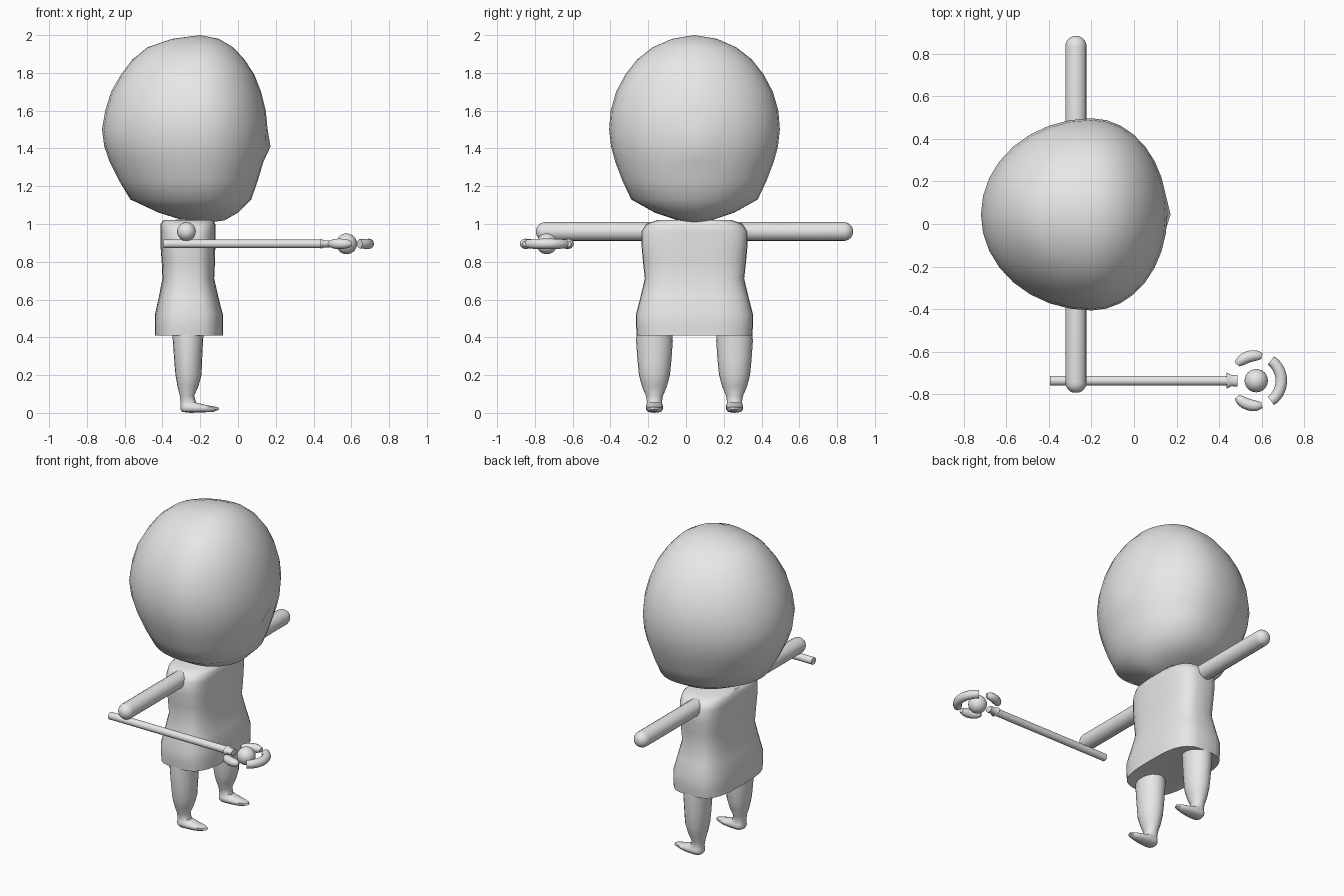
import bpy, bmesh, math
from mathutils import Vector

if "Cube" in bpy.data.objects:
    bpy.data.objects.remove(bpy.data.objects["Cube"], do_unlink=True)

grey = bpy.data.materials.new("plain grey")
grey.use_nodes = True
grey.diffuse_color = (0.8, 0.8, 0.8, 1)
grey.node_tree.nodes["Principled BSDF"].inputs["Base Color"].default_value = (0.8, 0.8, 0.8, 1)

MID_Y = 0.045


def finish(bm, name, angle=50):
    bmesh.ops.recalc_face_normals(bm, faces=bm.faces[:])
    mesh = bpy.data.meshes.new(name)
    bm.to_mesh(mesh)
    bm.free()
    mesh.materials.append(grey)
    obj = bpy.data.objects.new(name, mesh)
    bpy.context.collection.objects.link(obj)
    bpy.ops.object.select_all(action='DESELECT')
    obj.select_set(True)
    bpy.context.view_layer.objects.active = obj
    bpy.ops.object.shade_smooth_by_angle(angle=math.radians(angle))
    return obj


def skin(name, rings, start, end, angle=50):
    """Join closed rings of points, with a pole point closing each end."""
    bm = bmesh.new()
    loops = [[bm.verts.new(p) for p in ring] for ring in rings]
    n = len(loops[0])
    for a, b in zip(loops, loops[1:]):
        for i in range(n):
            j = (i + 1) % n
            bm.faces.new((a[i], a[j], b[j], b[i]))
    for loop, tip in ((loops[0], start), (loops[-1], end)):
        pole = bm.verts.new(tip)
        for i in range(n):
            bm.faces.new((loop[i], loop[(i + 1) % n], pole))
    return finish(bm, name, angle)


def outline(z, back, front, half, pivot, mid_y, power=2, n=32):
    """Level ring whose widest line lies at x = pivot."""
    pts = []
    for i in range(n):
        t = math.tau * i / n
        c, s = math.cos(t), math.sin(t)
        u = math.copysign(abs(c) ** (2 / power), c)
        v = math.copysign(abs(s) ** (2 / power), s)
        reach = front - pivot if u > 0 else pivot - back
        pts.append(Vector((pivot + u * reach, mid_y + v * half, z)))
    return pts


def tube(name, stations, axis, n=16):
    """Round bar along x or y; stations are (position, radius), centred on the origin."""
    def at(p, a, b):
        return Vector((p, a, b)) if axis == 'x' else Vector((a, p, b))
    rings = [[at(p, r * math.cos(math.tau * i / n), r * math.sin(math.tau * i / n))
              for i in range(n)] for p, r in stations]
    return skin(name, rings, at(stations[0][0], 0, 0), at(stations[-1][0], 0, 0))


# Head: z, back x, front x, half width
head = [(1.02, -0.29, -0.07, 0.09), (1.06, -0.42, 0.0, 0.21), (1.13, -0.57, 0.07, 0.335),
        (1.23, -0.63, 0.105, 0.382), (1.33, -0.68, 0.135, 0.42), (1.41, -0.708, 0.152, 0.442),
        (1.5, -0.72, 0.157, 0.452), (1.6, -0.703, 0.147, 0.444), (1.7, -0.672, 0.122, 0.415),
        (1.79, -0.62, 0.087, 0.367), (1.87, -0.56, 0.035, 0.305), (1.935, -0.48, -0.025, 0.222),
        (1.98, -0.35, -0.1, 0.12)]
rings = [outline(*row, -0.2, MID_Y) for row in head]
rings[5][0].x += 0.02  # small nose point
skin("head", rings, (-0.2, MID_Y, 1.0), (-0.2, MID_Y, 2.0))

# Tunic-like torso
torso = [(0.41, -0.44, -0.08, 0.305), (0.46, -0.44, -0.08, 0.31), (0.52, -0.44, -0.08, 0.31),
         (0.61, -0.42, -0.103, 0.287), (0.71, -0.4, -0.126, 0.263), (0.8, -0.404, -0.122, 0.273),
         (0.88, -0.41, -0.12, 0.28), (0.96, -0.41, -0.12, 0.282), (1.0, -0.41, -0.12, 0.255),
         (1.02, -0.395, -0.135, 0.2)]
skin("torso", [outline(*row, -0.265, MID_Y, 3.2) for row in torso],
     (-0.265, MID_Y, 0.45), (-0.265, MID_Y, 1.025))

# Legs with flat pointed feet
leg = [(0.005, -0.295, -0.13, 0.034), (0.018, -0.305, -0.1, 0.044), (0.03, -0.305, -0.105, 0.046),
       (0.042, -0.304, -0.17, 0.043), (0.055, -0.304, -0.222, 0.039), (0.09, -0.308, -0.232, 0.045),
       (0.14, -0.32, -0.21, 0.066), (0.2, -0.331, -0.193, 0.082), (0.28, -0.338, -0.19, 0.09),
       (0.38, -0.345, -0.185, 0.097), (0.46, -0.35, -0.18, 0.092)]
for side, name in ((-1, "staff_side_leg"), (1, "free_side_leg")):
    y = MID_Y + side * 0.212
    skin(name, [outline(*row, -0.268, y, n=20) for row in leg],
         (-0.25, y, 0.0), (-0.265, y, 0.47))

# Straight arms with round ends
for side, name in ((-1, "staff_arm"), (1, "free_arm")):
    cap = [(0.79 + 0.05 * math.sin(a), 0.05 * math.cos(a))
           for a in (math.radians(15 * k) for k in range(6))]
    arm = tube(name, [(side * p, r) for p, r in [(0.15, 0.05)] + cap], 'y')
    arm.location = (-0.273, MID_Y, 0.96)

# Staff and its flared socket
HUB = Vector((0.575, -0.737, 0.895))
shaft = tube("staff_shaft", [(-0.395, 0.023), (0.45, 0.023)], 'x')
shaft.location = (0, HUB.y, HUB.z)
socket = tube("staff_socket", [(0.436, 0.038), (0.46, 0.026), (0.488, 0.027)], 'x')
socket.location = (0, HUB.y, HUB.z)
socket.scale.z = 0.7

# Orb
bm = bmesh.new()
bmesh.ops.create_uvsphere(bm, u_segments=24, v_segments=14, radius=0.055)
finish(bm, "staff_orb").location = HUB


# Broken ring around the orb
def ring_piece(name, a0, a1, taper, steps=12, n=12):
    rings, ends = [], []
    for k in range(steps + 1):
        f = k / steps
        t = math.radians(a0 + (a1 - a0) * f)
        out = Vector((math.cos(t), math.sin(t), 0))
        r = 0.027 * (1 - taper * abs(2 * f - 1) ** 3)
        mid = HUB + out * 0.118
        ends.append(mid)
        rings.append([mid + out * r * math.cos(math.tau * i / n)
                      + Vector((0, 0, r * math.sin(math.tau * i / n))) for i in range(n)])
    skin(name, rings, ends[0], ends[-1])


ring_piece("ring_tip", -54, 54, 0.1)
ring_piece("ring_side_a", 77, 140, 0.5)
ring_piece("ring_side_b", -140, -77, 0.5)
